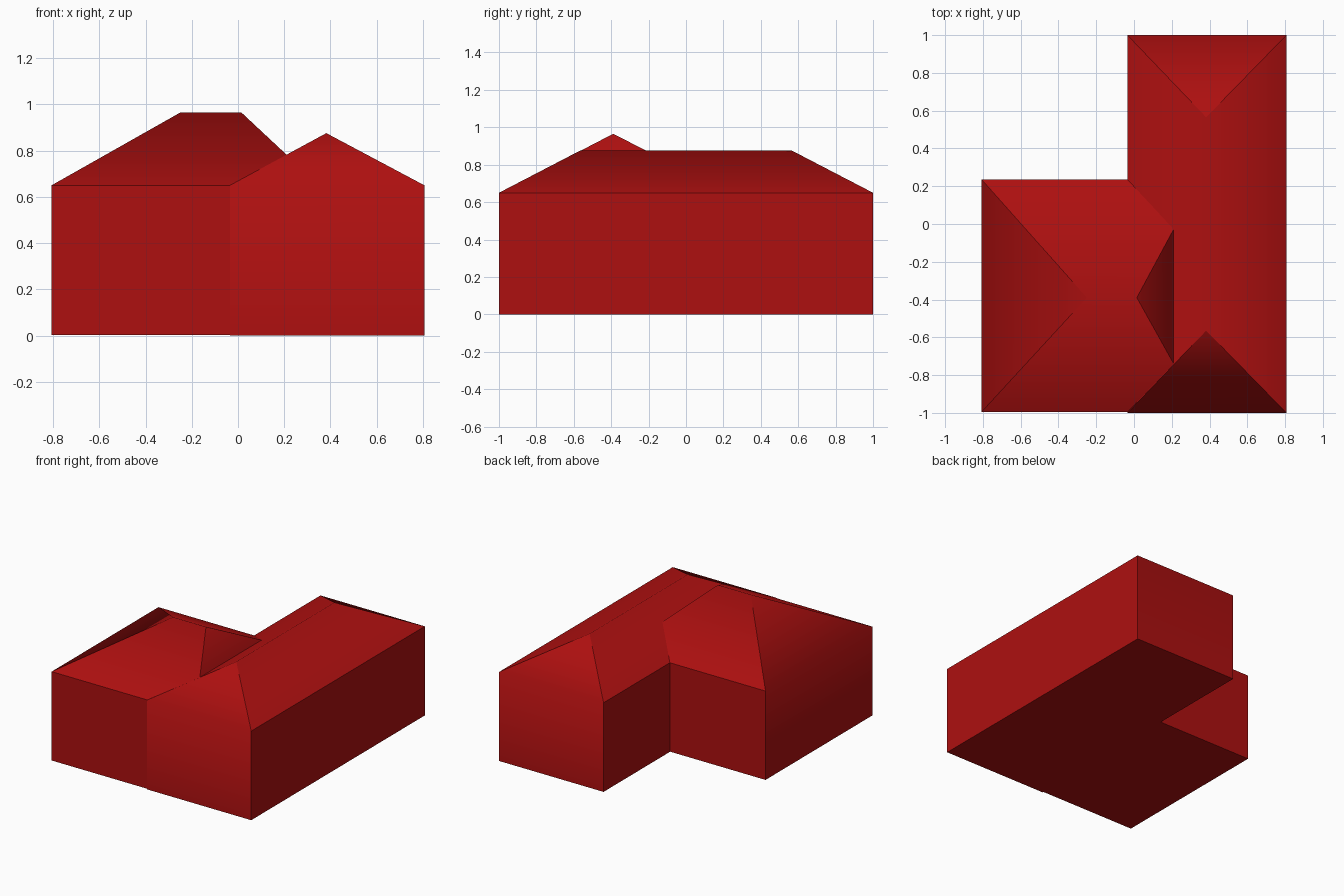
import bpy
import bmesh

if "Cube" in bpy.data.objects:
    bpy.data.objects.remove(bpy.data.objects["Cube"], do_unlink=True)

red = bpy.data.materials.new("deep_red")
red.use_nodes = True
red.diffuse_color = (0.42, 0.005, 0.005, 1)
red.node_tree.nodes["Principled BSDF"].inputs["Base Color"].default_value = red.diffuse_color

EAVE = 0.65


def hipped_wing(name, x0, x1, y0, y1, base, ridge_a, ridge_b):
    """Box with a hip roof; corners run counter-clockwise from an end wall.
    The first and third sides are the hip ends."""
    bm = bmesh.new()
    plan = [(x0, y0), (x1, y0), (x1, y1), (x0, y1)]
    if ridge_a[1] == ridge_b[1]:          # ridge along x: start at the -x end
        plan = plan[3:] + plan[:3]
    low = [bm.verts.new((x, y, base)) for x, y in plan]
    top = [bm.verts.new((x, y, EAVE)) for x, y in plan]
    a, b = bm.verts.new(ridge_a), bm.verts.new(ridge_b)

    bm.faces.new(low[::-1])
    for i in range(4):
        j = (i + 1) % 4
        bm.faces.new((low[i], low[j], top[j], top[i]))
    bm.faces.new((top[0], top[1], a))
    bm.faces.new((top[1], top[2], b, a))
    bm.faces.new((top[2], top[3], b))
    bm.faces.new((top[3], top[0], a, b))

    # Only the ridge and the eaves of the hip ends are softened
    soft = [{a, b}, {top[0], top[1]}, {top[2], top[3]}]
    for edge in bm.edges:
        edge.smooth = set(edge.verts) in soft
    for face in bm.faces:
        face.smooth = True
    bmesh.ops.recalc_face_normals(bm, faces=bm.faces[:])

    mesh = bpy.data.meshes.new(name)
    bm.to_mesh(mesh)
    bm.free()
    mesh.materials.append(red)
    obj = bpy.data.objects.new(name, mesh)
    bpy.context.collection.objects.link(obj)
    return obj


# Long wing running front to back
hipped_wing("long_wing", -0.035, 0.807, -1, 1, 0,
            (0.382, -0.565, 0.876), (0.382, 0.565, 0.876))

# Taller side wing, its steep end sunk into the long wing
hipped_wing("side_wing", -0.807, 0.352, -0.995, 0.236, 0.002,
            (-0.25, -0.39, 0.965), (0.015, -0.39, 0.965))
